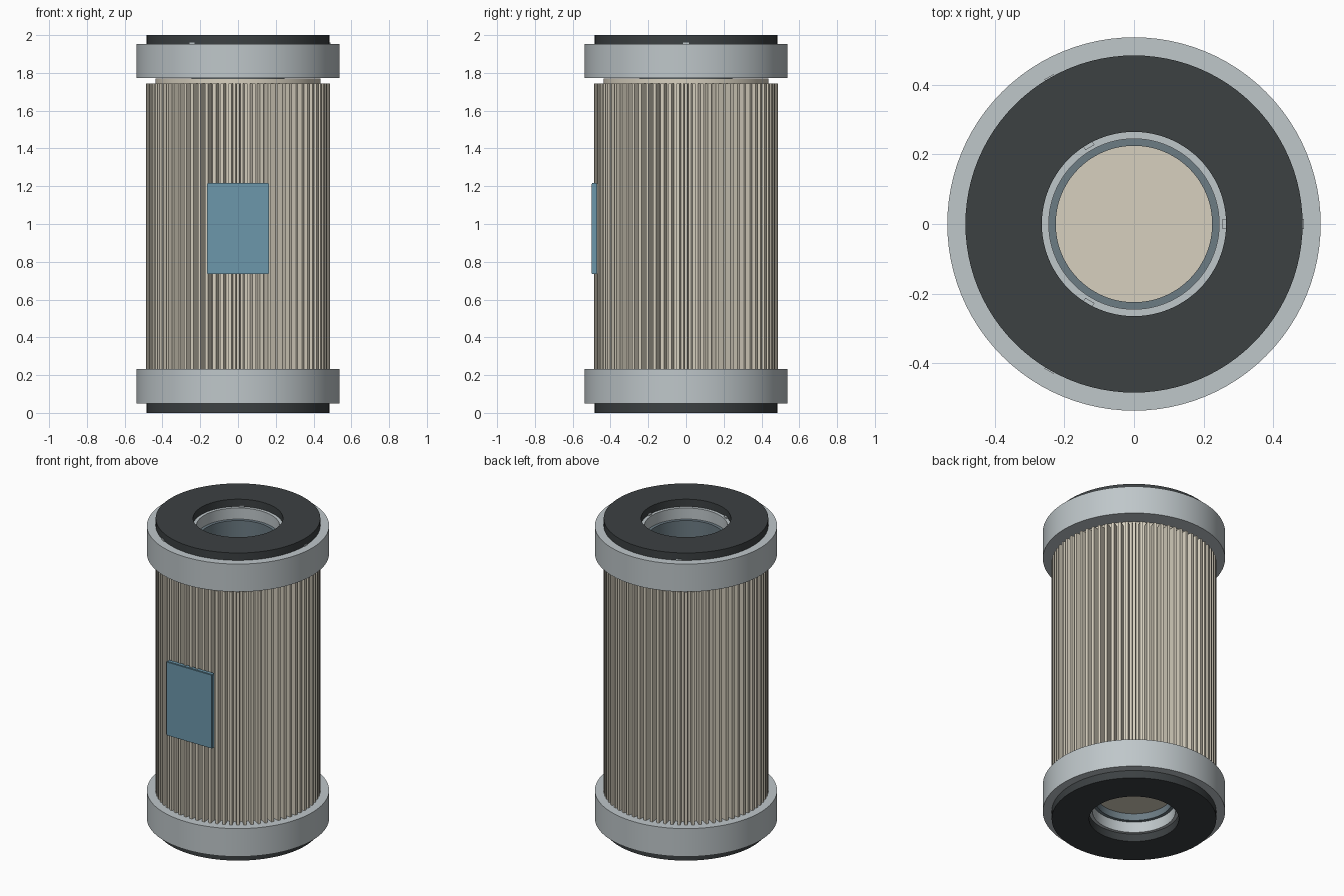
import bpy, bmesh
from math import sin, cos, pi, radians
from mathutils import Matrix

if "Cube" in bpy.data.objects:
    bpy.data.objects.remove(bpy.data.objects["Cube"])

SEG = 96


def material(name, r, g, b):
    m = bpy.data.materials.new(name)
    m.diffuse_color = (r, g, b, 1)
    m.use_nodes = True
    m.node_tree.nodes["Principled BSDF"].inputs["Base Color"].default_value = m.diffuse_color
    return m


RUBBER = material("rubber", 0.045, 0.052, 0.055)
METAL = material("metal", 0.52, 0.57, 0.59)
PAPER = material("paper", 0.68, 0.63, 0.52)
STEEL = material("dark_steel", 0.15, 0.20, 0.23)
BLUE = material("label_blue", 0.15, 0.31, 0.41)


def finish(name, bm, mat, smooth=True):
    bmesh.ops.recalc_face_normals(bm, faces=bm.faces)
    me = bpy.data.meshes.new(name)
    bm.to_mesh(me)
    bm.free()
    ob = bpy.data.objects.new(name, me)
    bpy.context.collection.objects.link(ob)
    me.materials.append(mat)
    if smooth:
        bpy.ops.object.select_all(action='DESELECT')
        bpy.context.view_layer.objects.active = ob
        ob.select_set(True)
        bpy.ops.object.shade_smooth_by_angle(angle=radians(30))
    return ob


def ring(name, r_in, r_out, z0, z1, mat):
    # rectangular section swept around z
    bm = bmesh.new()
    section = [(r_in, z0), (r_out, z0), (r_out, z1), (r_in, z1)]
    loops = [[bm.verts.new((r * cos(2 * pi * i / SEG), r * sin(2 * pi * i / SEG), z))
              for r, z in section] for i in range(SEG)]
    for i in range(SEG):
        a, b = loops[i], loops[(i + 1) % SEG]
        for k in range(4):
            n = (k + 1) % 4
            bm.faces.new((a[k], b[k], b[n], a[n]))
    return finish(name, bm, mat)


def box(name, size, centre, mat, bevel=0.0, turn=0.0):
    bm = bmesh.new()
    m = Matrix.Rotation(turn, 4, 'Z') @ Matrix.Translation(centre) @ Matrix.Diagonal((*size, 1))
    bmesh.ops.create_cube(bm, size=1, matrix=m)
    if bevel:
        bmesh.ops.bevel(bm, geom=bm.edges[:], offset=bevel, segments=2, affect='EDGES')
    return finish(name, bm, mat, smooth=False)


# end caps and gaskets
ring("bottom_gasket", 0.265, 0.485, 0.0, 0.052, RUBBER)
ring("bottom_cap", 0.245, 0.537, 0.05, 0.232, METAL)
ring("top_cap", 0.245, 0.537, 1.772, 1.952, METAL)
ring("top_gasket", 0.265, 0.485, 1.95, 2.0, RUBBER)

# inner tube showing inside both openings
ring("core_tube", 0.225, 0.246, 0.12, 1.88, STEEL)

# solid filter body behind the pleats
bm = bmesh.new()
bmesh.ops.create_cone(bm, cap_ends=True, segments=SEG, radius1=0.436, radius2=0.436,
                      depth=1.605, matrix=Matrix.Translation((0, 0, 0.9675)))
finish("filter_body", bm, PAPER)

# pleated sleeve: a toothed outline, extruded upwards
PLEATS = 72
bm = bmesh.new()
outline = []
for i in range(PLEATS):
    for part, r in ((-0.34, 0.437), (-0.2, 0.486), (0.2, 0.486), (0.34, 0.437)):
        a = 2 * pi * (i + part) / PLEATS - pi / 2
        outline.append(bm.verts.new((r * cos(a), r * sin(a), 0.2)))
face = bm.faces.new(outline)
top = bmesh.ops.extrude_face_region(bm, geom=[face])
bmesh.ops.translate(bm, vec=(0, 0, 1.545),
                    verts=[v for v in top["geom"] if isinstance(v, bmesh.types.BMVert)])
finish("pleats", bm, PAPER, smooth=False)

# three locating ribs between the top cap and its gasket
for i in range(3):
    box(f"locating_rib_{i + 1}", (0.235, 0.03, 0.03), (0.3715, 0, 1.945), METAL,
        turn=2 * pi * i / 3)

# blank label plate
box("label_plate", (0.33, 0.03, 0.482), (0, -0.486, 0.976), BLUE, bevel=0.004)
